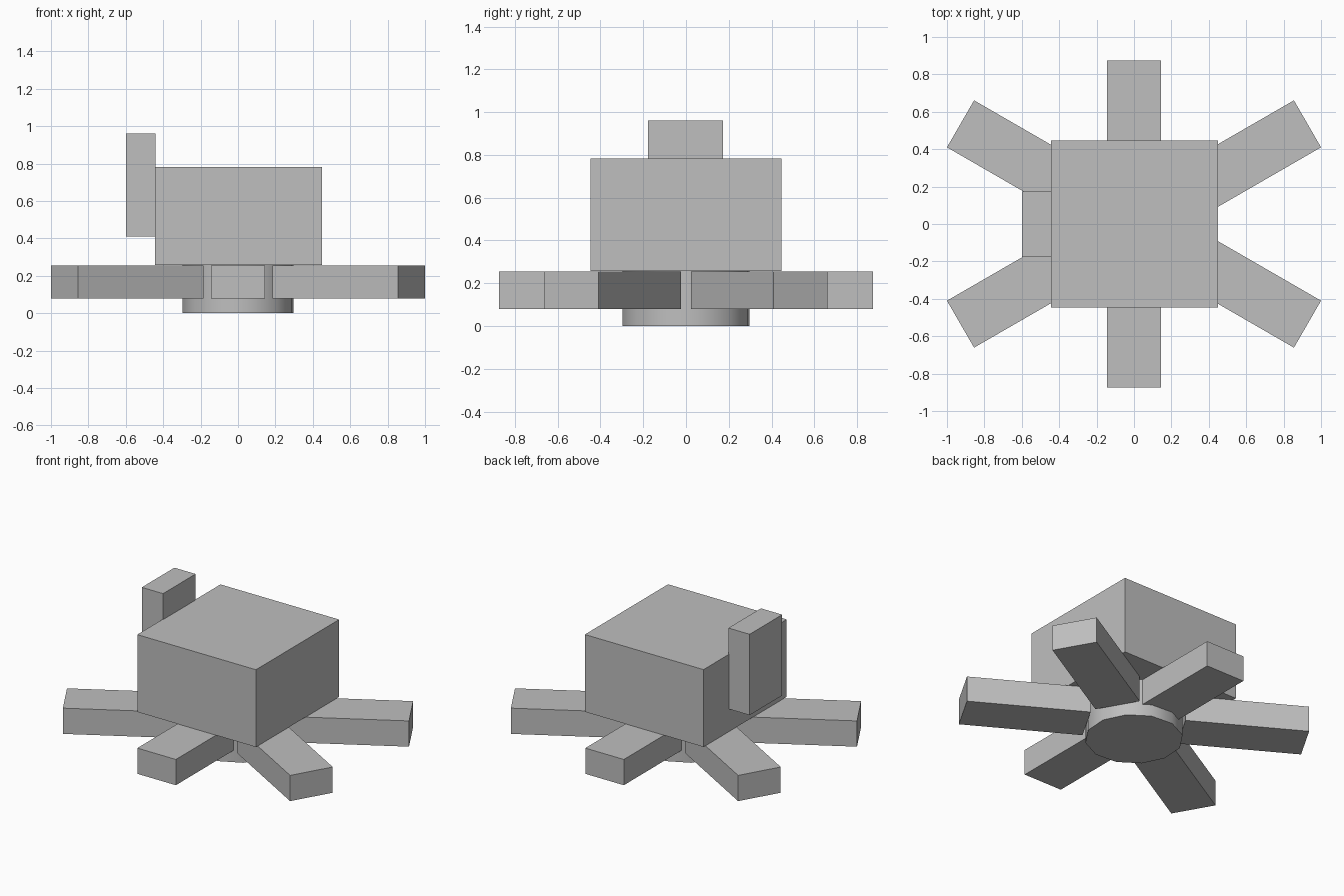
import bpy
from math import radians, pi
from mathutils import Matrix

if "Cube" in bpy.data.objects:
    bpy.data.objects.remove(bpy.data.objects["Cube"], do_unlink=True)

grey = bpy.data.materials.new("plain grey")
grey.use_nodes = True
colour = (0.52, 0.52, 0.52, 1)
grey.diffuse_color = colour
grey.node_tree.nodes["Principled BSDF"].inputs["Base Color"].default_value = colour


def block(name, low, high, turn=0):
    """Box between two corners, turned about the z axis."""
    bpy.ops.mesh.primitive_cube_add(size=1)
    obj = bpy.context.object
    obj.name = name
    size = [b - a for a, b in zip(low, high)]
    centre = [(a + b) / 2 for a, b in zip(low, high)]
    obj.data.transform(Matrix.Rotation(turn, 4, "Z") @ Matrix.Translation(centre)
                       @ Matrix.Diagonal((*size, 1)))
    obj.data.materials.append(grey)
    return obj


# Seat block and backrest
block("seat", (-0.445, -0.447, 0.257), (0.448, 0.447, 0.783))
block("backrest", (-0.6, -0.177, 0.41), (-0.44, 0.173, 0.96))

# Hub under the seat
top = 0.257
bpy.ops.mesh.primitive_cylinder_add(vertices=12, radius=0.303, depth=top,
                                    location=(0, 0, top / 2),
                                    rotation=(0, 0, radians(11)))
hub = bpy.context.object
hub.name = "hub"
hub.data.materials.append(grey)
bpy.ops.object.shade_smooth_by_angle(angle=radians(32))

# Six legs around the hub; the front and back ones reach less far
for i in range(6):
    angle = pi / 6 + i * pi / 3
    short = i in (1, 4)
    start, end = (0.1, 0.875) if short else (0.297, 1.071)
    block(f"leg_{i + 1}", (start, -0.145, 0.08), (end, 0.145, 0.255), angle)
